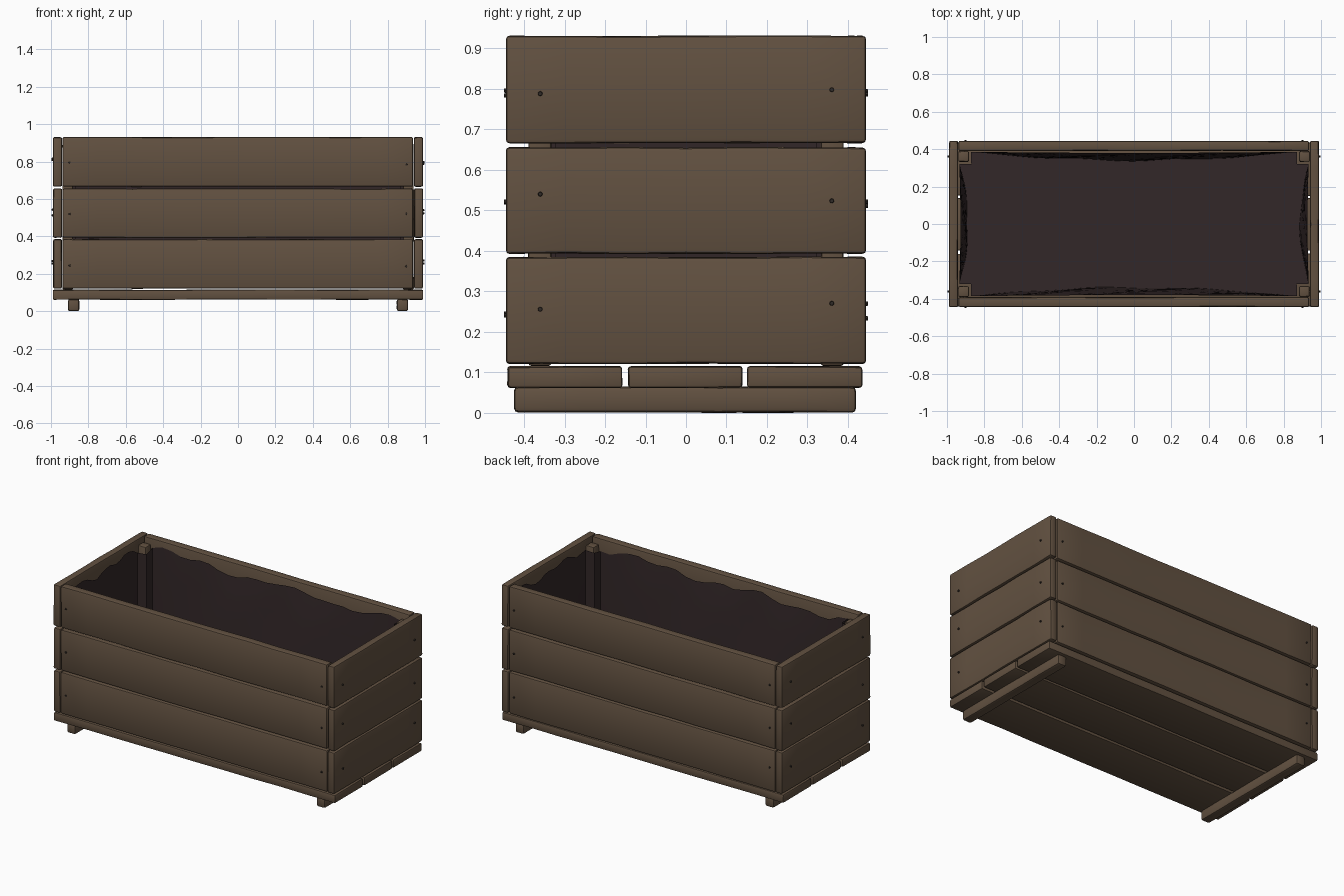
import bpy, bmesh, math, random
from mathutils import Vector, Matrix

random.seed(4)
if "Cube" in bpy.data.objects:
    bpy.data.objects.remove(bpy.data.objects["Cube"], do_unlink=True)


def material(name, rgb):
    m = bpy.data.materials.new(name)
    m.use_nodes = True
    m.diffuse_color = (*rgb, 1)
    bsdf = m.node_tree.nodes["Principled BSDF"]
    bsdf.inputs["Base Color"].default_value = (*rgb, 1)
    bsdf.inputs["Roughness"].default_value = 0.8
    return m


WOOD = material("weathered brown wood", (0.122, 0.082, 0.052))
LINER = material("dark plum liner", (0.032, 0.020, 0.021))
IRON = material("dark iron", (0.03, 0.024, 0.02))


def finish(name, bm, mat):
    mesh = bpy.data.meshes.new(name)
    bm.to_mesh(mesh)
    bm.free()
    mesh.materials.append(mat)
    ob = bpy.data.objects.new(name, mesh)
    bpy.context.collection.objects.link(ob)
    bpy.ops.object.select_all(action='DESELECT')
    ob.select_set(True)
    bpy.context.view_layer.objects.active = ob
    bpy.ops.object.shade_smooth_by_angle(angle=math.radians(40))
    return ob


def board(name, lo, hi, bevel=0.009, wear=0.003, cuts=9):
    """Worn plank between two corners, slightly uneven along its length."""
    lo, hi = Vector(lo), Vector(hi)
    size = hi - lo
    axis = max(range(3), key=lambda i: size[i])
    bm = bmesh.new()
    bmesh.ops.create_cube(bm, size=1, matrix=Matrix.Translation((lo + hi) / 2)
                          @ Matrix.Diagonal((*size, 1)))
    along = [e for e in bm.edges
             if abs((e.verts[0].co - e.verts[1].co)[axis]) > size[axis] / 2]
    bmesh.ops.subdivide_edges(bm, edges=along, cuts=cuts, use_grid_fill=True)
    for v in bm.verts:
        for i in range(3):
            if i != axis:
                inward = 1 if v.co[i] < (lo[i] + hi[i]) / 2 else -1
                v.co[i] += inward * random.uniform(0, wear)
    bm.normal_update()
    sharp = [e for e in bm.edges if e.calc_face_angle(0) > 0.8]
    bmesh.ops.bevel(bm, geom=sharp, offset=bevel, segments=2, profile=0.5,
                    affect='EDGES', clamp_overlap=True)
    return finish(name, bm, WOOD)


def nail(name, point, direction):
    bm = bmesh.new()
    turn = Vector(direction).to_track_quat('Z', 'Y').to_matrix().to_4x4()
    bmesh.ops.create_cone(bm, cap_ends=True, segments=8, radius1=0.007,
                          radius2=0.005, depth=0.016,
                          matrix=Matrix.Translation(point) @ turn)
    finish(name, bm, IRON)


# Wall planks, three rows on four sides, with nails
rows = [("lower", 0.12, 0.386), ("middle", 0.392, 0.657), ("upper", 0.665, 0.932)]
for row, z0, z1 in rows:
    for side, s in (("front", -1), ("back", 1)):
        ys = sorted((s * 0.39, s * 0.445))
        board(f"{row}_{side}_plank", (-0.938, ys[0], z0), (0.936, ys[1], z1))
        for x in (-0.9, 0.9):
            nail(f"{row}_{side}_nail",
                 (x, s * 0.442, (z0 + z1) / 2 + random.uniform(-0.02, 0.02)), (0, s, 0))
    for side, s in (("right", -1), ("left", 1)):
        xs = sorted((s * 0.94, s * 0.99))
        board(f"{row}_{side}_plank", (xs[0], -0.445, z0), (xs[1], 0.445, z1), cuts=5)
        for y in (-0.36, 0.36):
            nail(f"{row}_{side}_nail",
                 (s * 0.988, y, (z0 + z1) / 2 + random.uniform(-0.02, 0.02)), (s, 0, 0))

# Floor planks
for part, y0, y1 in (("front", -0.442, -0.157), ("middle", -0.144, 0.14),
                     ("back", 0.15, 0.436)):
    board(f"{part}_floor_plank", (-0.99, y0, 0.061), (0.99, y1, 0.116), 0.007)

# Runners underneath
for side, s in (("right", -1), ("left", 1)):
    xs = sorted((s * 0.848, s * 0.91))
    board(f"{side}_runner", (xs[0], -0.425, 0), (xs[1], 0.42, 0.066), 0.011, 0.002, 4)

# Corner posts inside
for sx in (-1, 1):
    for sy in (-1, 1):
        xs, ys = sorted((sx * 0.882, sx * 0.94)), sorted((sy * 0.332, sy * 0.39))
        board(f"{'left' if sx > 0 else 'right'}_{'back' if sy > 0 else 'front'}_post",
              (xs[0], ys[0], 0.116), (xs[1], ys[1], 0.895), 0.007, 0.002, 4)


# Fabric liner: wavy rim, wraps round the posts and sags inward
def quarter_turns(long_half, short_half):
    """Outline points with the inward direction and sag for each."""
    sides = [((1, 0), (0, -1), 0.872, 0.386, 26), ((0, -1), (-1, 0), 0.322, 0.934, 14)]
    sides += [((-a[0], -a[1]), (-n[0], -n[1]), h, d, c) for a, n, h, d, c in sides]
    points = []
    for a, n, half, dist, count in sides:
        a, n = Vector((*a, 0)), Vector((*n, 0))
        for i in range(count + 1):
            t = 2 * i / count - 1
            points.append((a * (t * half) - n * dist, n, 1 - t * t))
        # inner corner of the notch round the post
        points.append((a * half - n * (dist - 0.064), n, 0))
    return points


outline = quarter_turns(0.93, 0.386)
rim = [0.872 + 0.016 * math.sin(i * 0.55) + 0.012 * math.sin(i * 1.37)
       + random.uniform(-0.006, 0.006) for i in range(len(outline))]
bm = bmesh.new()
rings = []
LEVELS = 9
for k in range(LEVELS + 1):
    f = k / LEVELS
    ring = []
    for i, (p, n, sag) in enumerate(outline):
        fold = 0.005 * math.sin(i * 0.8 + 4 * f)
        shift = sag * (0.006 + 0.04 * f ** 0.7 + fold * min(1, 4 * f))
        q = p + n * shift
        ring.append(bm.verts.new((q.x, q.y, rim[i] * (1 - f) + 0.125 * f)))
    rings.append(ring)
count = len(outline)
for upper, lower in zip(rings, rings[1:]):
    for i in range(count):
        j = (i + 1) % count
        bm.faces.new((upper[i], upper[j], lower[j], lower[i]))
bm.faces.new(rings[-1])
bmesh.ops.recalc_face_normals(bm, faces=bm.faces[:])
if sum(f.normal.z * f.calc_area() for f in bm.faces) < 0:
    bmesh.ops.reverse_faces(bm, faces=bm.faces[:])
finish("fabric_liner", bm, LINER)
